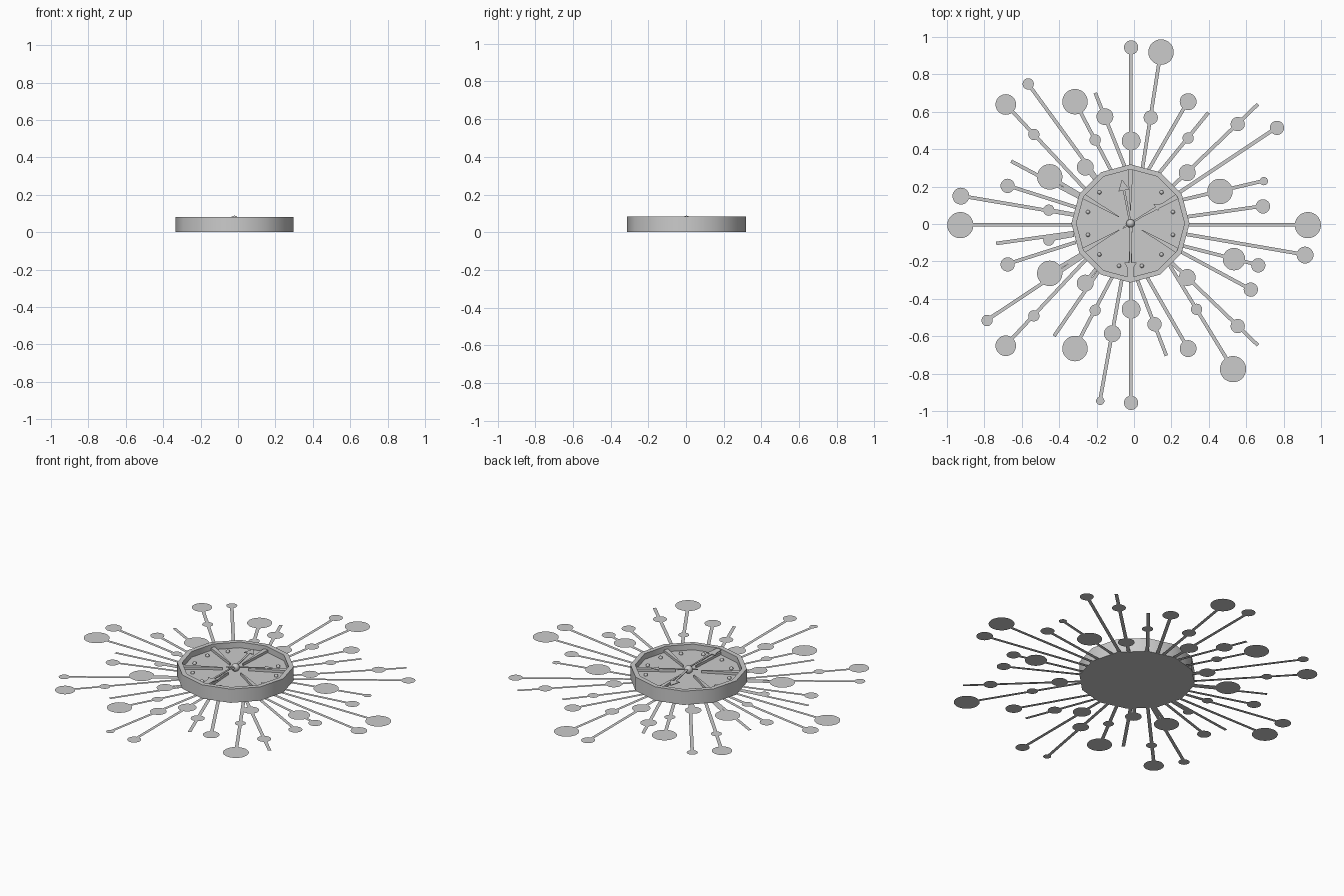
import bpy, bmesh
from math import sin, cos, pi, radians, sqrt
from mathutils import Vector, Matrix

cube = bpy.data.objects.get("Cube")
if cube:
    bpy.data.objects.remove(cube, do_unlink=True)

CENTRE = Vector((-0.019, 0.003, 0))
RAY_SHIFT = Vector((0.003, -0.004, 0))
RIM_Z, DIAL_Z = 0.082, 0.048
TINY, SMALL, MID, ROUND, BIG = 0.022, 0.03, 0.038, 0.045, 0.068

grey = bpy.data.materials.new("plain grey")
grey.use_nodes = True
COLOUR = (0.6, 0.6, 0.6, 1)
grey.diffuse_color = COLOUR
grey.node_tree.nodes["Principled BSDF"].inputs["Base Color"].default_value = COLOUR


def finish(name, bm, smooth=False):
    mesh = bpy.data.meshes.new(name)
    bm.to_mesh(mesh)
    bm.free()
    mesh.materials.append(grey)
    obj = bpy.data.objects.new(name, mesh)
    bpy.context.collection.objects.link(obj)
    if smooth:
        bpy.ops.object.select_all(action='DESELECT')
        obj.select_set(True)
        bpy.context.view_layer.objects.active = obj
        bpy.ops.object.shade_smooth_by_angle(angle=radians(40))


def plate(bm, outline, angle, z, thick):
    """Flat outline drawn along +x, turned about the centre and extruded up."""
    turn = Matrix.Rotation(angle, 4, 'Z')
    face = bm.faces.new([bm.verts.new(CENTRE + turn @ Vector((x, y, z))) for x, y in outline])
    out = bmesh.ops.extrude_face_region(bm, geom=[face])
    top = [v for v in out["geom"] if isinstance(v, bmesh.types.BMVert)]
    bmesh.ops.translate(bm, verts=top, vec=(0, 0, thick))
    bmesh.ops.recalc_face_normals(bm, faces=bm.faces)


def mirrored(half):
    return half + [(x, -y) for x, y in reversed(half) if y]


# Twelve-sided case with a raised rim and a sunken dial
bm = bmesh.new()
rings = []
for r, z in [(0.316, 0), (0.316, RIM_Z), (0.289, RIM_Z), (0.289, DIAL_Z)]:
    rings.append([bm.verts.new(CENTRE + Vector((r * cos(i * pi / 6), r * sin(i * pi / 6), z)))
                  for i in range(12)])
for low, high in zip(rings, rings[1:]):
    for i in range(12):
        j = (i + 1) % 12
        bm.faces.new((low[i], low[j], high[j], high[i]))
bm.faces.new(rings[0][::-1])
bm.faces.new(rings[-1])
finish("clock_case", bm, True)

# Tapered hour wedges running in from the rim
bm = bmesh.new()
for k in range(6):
    plate(bm, mirrored([(0.07, -0.002), (0.288, -0.014)]), radians(30 + 60 * k), DIAL_Z, 0.015)
finish("hour_wedges", bm)

# Small round studs between the hours, none beside the top wedge
bm = bmesh.new()
for k in range(12):
    if k in (2, 3):
        continue
    a = radians(15 + 30 * k)
    spot = CENTRE + Vector((0.235 * cos(a), 0.235 * sin(a), DIAL_Z + 0.003))
    bmesh.ops.create_uvsphere(bm, u_segments=10, v_segments=6, radius=0.011,
                              matrix=Matrix.Translation(spot))
finish("hour_studs", bm, True)


# Arrow-headed hands with short tails
def hand(name, degrees, length, head, width, z):
    bm = bmesh.new()
    half = [(-0.05, 0), (-0.04, -width), (length - head, -width),
            (length - head, -width - head * 0.4), (length, 0)]
    plate(bm, mirrored(half)[:-1] if half[-1][1] else mirrored(half), radians(degrees), z, 0.004)
    finish(name, bm)


hand("hour_hand", 32, 0.2, 0.04, 0.005, 0.064)
hand("minute_hand", 101, 0.24, 0.06, 0.006, 0.069)
bm = bmesh.new()
plate(bm, mirrored([(0, -0.004), (0.21, -0.006), (0.21, -0.033), (0.23, -0.02), (0.288, -0.016)]),
      radians(270), 0.074, 0.004)
finish("pointer_hand", bm)

# Centre post with a domed cap
bm = bmesh.new()
bmesh.ops.create_cone(bm, cap_ends=True, segments=16, radius1=0.014, radius2=0.014, depth=0.03,
                      matrix=Matrix.Translation(CENTRE + Vector((0, 0, 0.058))))
bmesh.ops.create_uvsphere(bm, u_segments=16, v_segments=8, radius=0.023,
                          matrix=Matrix.Translation(CENTRE + Vector((0, 0, 0.065))))
finish("centre_cap", bm, True)

# Rays: each lists its discs outward; size 0 marks a bare point of the stick
both_sides = [
    [(-0.02, 0.45, 0.05), (-0.02, 0.95, MID)],
    [(0.17, 0.46, 0), (0.285, 0.66, ROUND)],
    [(0.28, 0.28, ROUND), (0.55, 0.54, MID), (0.66, 0.645, 0)],
    [(-0.54, 0.485, SMALL), (-0.69, 0.645, 0.055)],
    [(-0.212, 0.455, SMALL), (-0.32, 0.66, BIG)],
    [(-0.455, 0.258, BIG)],
    [(-0.68, 0.21, MID)],
    [(-0.46, 0.08, SMALL)],
    [(-0.265, 0.31, ROUND)],
]
one_side = [
    [(0.085, 0.575, MID), (0.14, 0.925, BIG)],
    [(-0.16, 0.58, ROUND), (-0.21, 0.705, 0)],
    [(0.285, 0.465, SMALL), (0.395, 0.6, 0)],
    [(0.76, 0.52, MID)],
    [(0.455, 0.18, BIG), (0.69, 0.235, TINY)],
    [(0.685, 0.1, MID)],
    [(0.925, 0, 0.07)],
    [(-0.933, 0, 0.07)],
    [(-0.93, 0.155, ROUND)],
    [(-0.66, 0.34, 0)],
    [(-0.57, 0.755, SMALL)],
    [(0.91, -0.16, ROUND)],
    [(0.53, -0.182, 0.06), (0.66, -0.215, MID)],
    [(0.62, -0.345, MID)],
    [(0.33, -0.45, SMALL), (0.525, -0.77, 0.07)],
    [(0.105, -0.53, MID), (0.17, -0.7, 0)],
    [(-0.12, -0.58, ROUND), (-0.185, -0.94, TINY)],
    [(-0.43, -0.595, 0)],
    [(-0.79, -0.51, SMALL)],
    [(-0.74, -0.1, 0)],
]
rays = one_side + both_sides + [[(x, -y, r) for x, y, r in ray] for ray in both_sides]
HUB = Vector((-0.02, 0, 0))

sticks, discs = bmesh.new(), bmesh.new()
for ray in rays:
    # The stick runs through its listed points, from just inside the case wall
    points = [Vector((x, y, 0)) for x, y, r in ray]
    inner = points[0] if len(points) > 1 else HUB
    along = (points[-1] - inner).normalized()
    foot = inner - along * (inner - HUB).dot(along)
    foot += along * HUB.dot(along)
    start = foot + along * sqrt(0.29 ** 2 - (foot - HUB).length ** 2)
    side = Vector((-along.y, along.x, 0)) * 0.0095
    lift = RAY_SHIFT + Vector((0, 0, 0.001))
    corners = (start - side, points[-1] - side, points[-1] + side, start + side)
    sticks.faces.new([sticks.verts.new(c + lift) for c in corners])
    for point, (x, y, r) in zip(points, ray):
        if r:
            bmesh.ops.create_circle(discs, cap_ends=True, segments=28, radius=r,
                                    matrix=Matrix.Translation(point + lift * 1.5))
finish("ray_sticks", sticks)
finish("ray_discs", discs)
